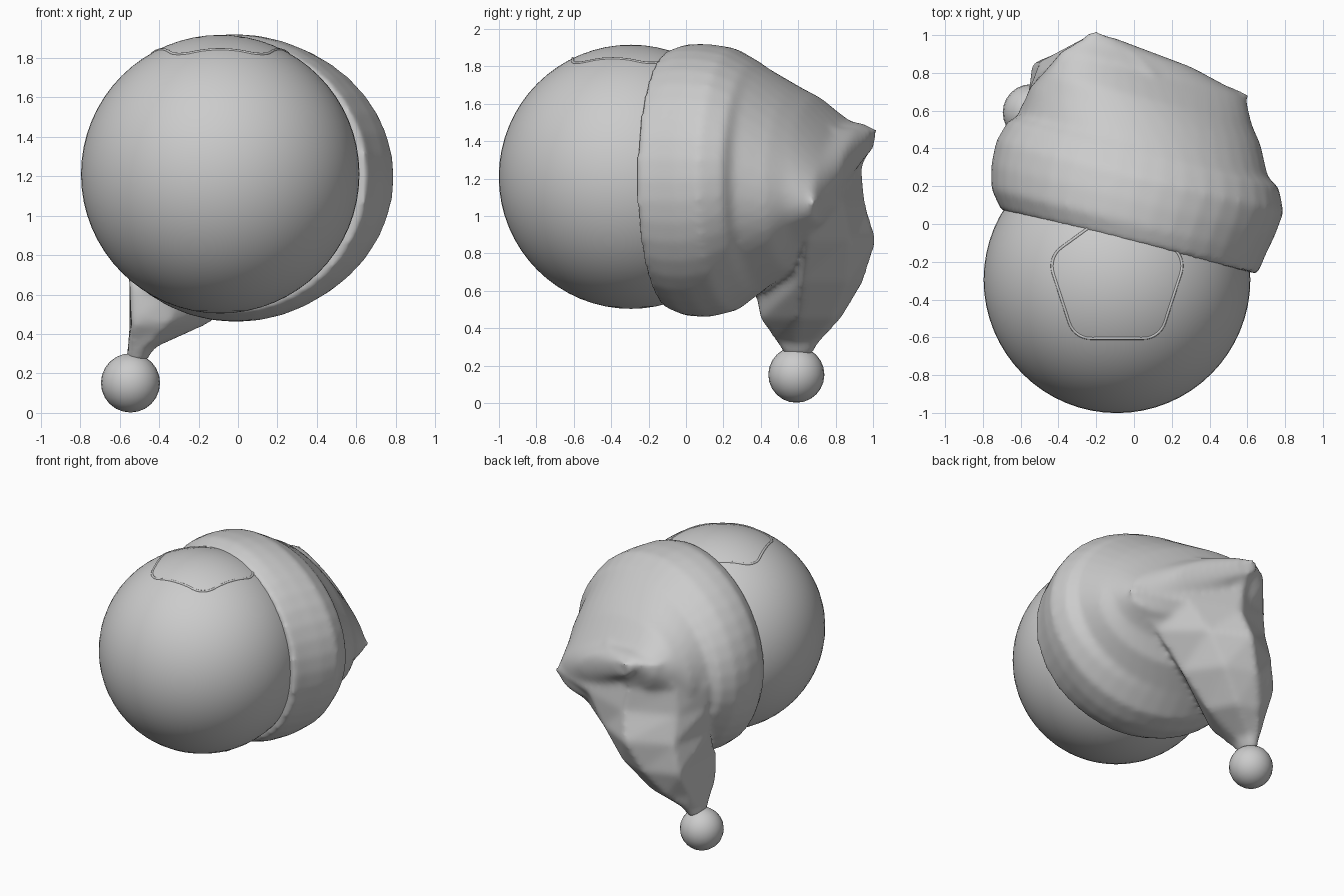
import bpy, bmesh, math
from mathutils import Vector

if "Cube" in bpy.data.objects:
    bpy.data.objects.remove(bpy.data.objects["Cube"])

BALL = Vector((-0.09, -0.295, 1.21))
R = 0.706
AXIS = Vector((0.24, 0.97, 0))     # direction the hat points
SIDE = Vector((0.97, -0.24, 0))


def sphere(name, centre, radius, seg):
    bpy.ops.mesh.primitive_uv_sphere_add(segments=seg, ring_count=seg // 2,
                                         radius=radius, location=centre)
    ob = bpy.context.object
    ob.name = name
    bpy.ops.object.shade_smooth()
    return ob


def loft(bm, rings):
    loops = [[bm.verts.new(p) for p in ring] for ring in rings]
    for a, b in zip(loops, loops[1:]):
        for i in range(len(a)):
            j = (i + 1) % len(a)
            bm.faces.new((a[i], a[j], b[j], b[i]))
    bm.faces.new(loops[0][::-1])
    bm.faces.new(loops[-1])


# Ball and pompom
sphere("ball", BALL, R, 64)
sphere("pompom", (-0.545, 0.59, 0.152), 0.15, 24)

# Rounded pentagon seam on top of the ball
seam_points = []
for k in range(5):
    corner = math.radians(90 + 72 * k)
    for s in range(-4, 5):
        a = corner + math.radians(9 * s)
        x = 0.235 * math.cos(corner) + 0.12 * math.cos(a)
        y = 0.235 * math.sin(corner) + 0.12 * math.sin(a)
        seam_points.append((x, y))
dense = []
for i, (x, y) in enumerate(seam_points):
    nx, ny = seam_points[(i + 1) % len(seam_points)]
    n = 6 if math.hypot(nx - x, ny - y) > 0.06 else 1
    for s in range(n):
        px, py = x + (nx - x) * s / n, y + (ny - y) * s / n
        dense.append(BALL + Vector((px, py, math.sqrt(R * R - px * px - py * py) - 0.003)))
curve = bpy.data.curves.new("panel_seam", 'CURVE')
curve.dimensions = '3D'
curve.bevel_depth = 0.008
curve.bevel_resolution = 2
spline = curve.splines.new('POLY')
spline.points.add(len(dense) - 1)
for p, co in zip(spline.points, dense):
    p.co = (*co, 1)
spline.use_cyclic_u = True
bpy.context.collection.objects.link(bpy.data.objects.new("panel_seam", curve))

# Hat body: position along axis, side min, side max, z min, z max, slant
body = [
    (-0.10, -0.70, 0.70, 0.51, 1.88, 0),
    (0.00, -0.78, 0.715, 0.465, 1.92, 0),
    (0.12, -0.81, 0.74, 0.46, 1.92, 0),
    (0.25, -0.815, 0.755, 0.49, 1.90, 0),
    (0.37, -0.78, 0.70, 0.58, 1.83, 0),
    (0.41, -0.73, 0.63, 0.61, 1.80, 0),
    (0.57, -0.71, 0.55, 0.72, 1.69, -0.1),
    (0.66, -0.66, 0.48, 0.86, 1.62, -0.2),
    (0.80, -0.59, 0.41, 1.02, 1.45, -0.33),
    (0.88, -0.50, 0.10, 1.24, 1.45, -0.35),
    (0.93, -0.48, -0.32, 1.36, 1.46, 0),
]
rings = []
for t, u0, u1, z0, z1, k in body:
    ring = []
    for i in range(40):
        a = math.tau * i / 40
        du = (u1 - u0) / 2 * math.cos(a)
        p = AXIS * t + SIDE * ((u0 + u1) / 2 + du)
        p.z = (z0 + z1) / 2 + (z1 - z0) / 2 * math.sin(a) + k * du
        ring.append(p)
    rings.append(ring)

# Hanging tail: six-point outlines by height
tail = {
    0.25: [(-.47, .60), (-.49, .66), (-.54, .66), (-.57, .60), (-.54, .54), (-.49, .54)],
    0.33: [(-.42, .58), (-.44, .69), (-.51, .72), (-.56, .64), (-.55, .50), (-.47, .48)],
    0.45: [(-.15, .60), (-.26, .79), (-.42, .83), (-.55, .73), (-.54, .41), (-.35, .40)],
    0.65: [(.10, .62), (-.08, .87), (-.30, .95), (-.54, .85), (-.55, .41), (-.30, .36)],
    0.87: [(.35, .65), (.07, .88), (-.20, 1.02), (-.50, .86), (-.58, .55), (-.20, .50)],
    1.07: [(.63, .68), (.22, .84), (-.15, .96), (-.49, .81), (-.60, .60), (0, .50)],
    1.25: [(.46, .66), (.16, .83), (-.18, .94), (-.48, .80), (-.61, .60), (0, .50)],
    1.47: [(.10, .80), (-.02, .91), (-.21, 1.03), (-.38, .92), (-.50, .70), (-.1, .60)],
}
bm = bmesh.new()
loft(bm, rings)
loft(bm, [[(x, y, z) for x, y in pts] for z, pts in tail.items()])
bmesh.ops.recalc_face_normals(bm, faces=bm.faces)
mesh = bpy.data.meshes.new("hat")
bm.to_mesh(mesh)
bm.free()
hat = bpy.data.objects.new("hat", mesh)
bpy.context.collection.objects.link(hat)

# Fuse body and tail into one soft cloth surface
remesh = hat.modifiers.new("fuse", 'REMESH')
remesh.mode = 'VOXEL'
remesh.voxel_size = 0.02
remesh.use_smooth_shade = True
soft = hat.modifiers.new("soften", 'SMOOTH')
soft.factor = 0.5
soft.iterations = 8
